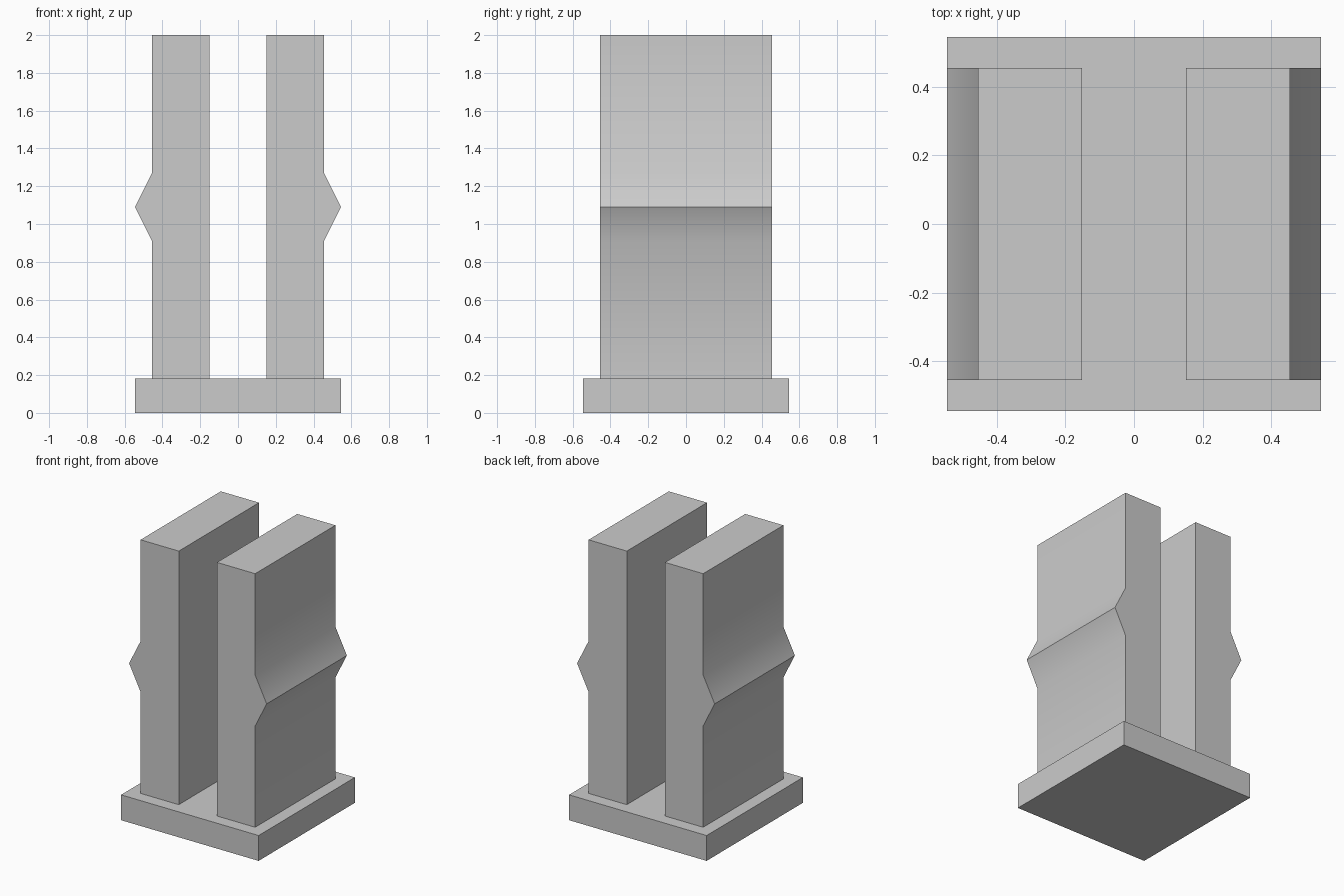
import bpy
import bmesh
import math

cube = bpy.data.objects.get("Cube")
if cube:
    bpy.data.objects.remove(cube, do_unlink=True)

U = 2 / 11  # design unit: the whole model is eleven units tall

# Single plain grey
grey = bpy.data.materials.new("plain grey")
grey.use_nodes = True
colour = (0.6, 0.6, 0.6, 1)
grey.diffuse_color = colour
grey.node_tree.nodes["Principled BSDF"].inputs["Base Color"].default_value = colour


def extrude_profile(name, profile, half_depth):
    """Extrude an x-z outline along y, centred on y = 0."""
    bm = bmesh.new()
    face = bm.faces.new([bm.verts.new((x, -half_depth, z)) for x, z in profile])
    result = bmesh.ops.extrude_face_region(bm, geom=[face])
    back = [v for v in result["geom"] if isinstance(v, bmesh.types.BMVert)]
    bmesh.ops.translate(bm, verts=back, vec=(0, 2 * half_depth, 0))
    bmesh.ops.recalc_face_normals(bm, faces=bm.faces)
    mesh = bpy.data.meshes.new(name)
    bm.to_mesh(mesh)
    bm.free()
    mesh.materials.append(grey)
    # Soft where the ridge meets the wall, crisp at its tip and the corners
    mesh.shade_smooth()
    mesh.set_sharp_from_angle(angle=math.radians(30))
    obj = bpy.data.objects.new(name, mesh)
    bpy.context.collection.objects.link(obj)
    return obj


# Square base plate
w = 3 * U
extrude_profile("base_plate", [(-w, 0), (w, 0), (w, U), (-w, U)], w)

# Two upright prongs, each with a pointed ridge on its outer wall
inner, outer, tip = U * 5 / 6, U * 2.5, U * 3
prong = [(inner, U), (outer, U), (outer, 5 * U), (tip, 6 * U),
         (outer, 7 * U), (outer, 11 * U), (inner, 11 * U)]
for name, side in (("left_prong", 1), ("right_prong", -1)):
    extrude_profile(name, [(side * x, z) for x, z in prong], 2.5 * U)
